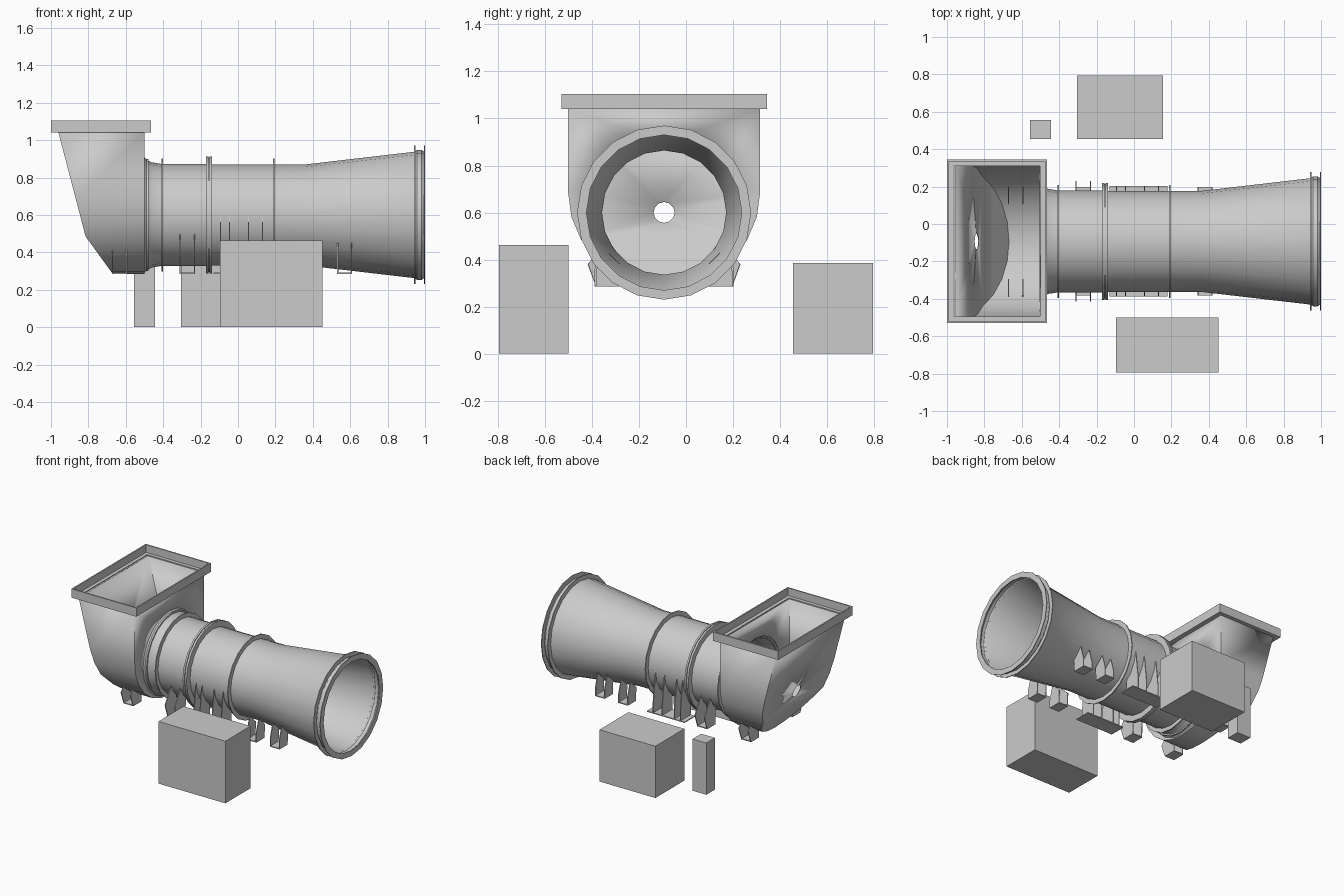
import bpy, bmesh
from math import sin, cos, pi, radians

if "Cube" in bpy.data.objects:
    bpy.data.objects.remove(bpy.data.objects["Cube"])

CY, CZ = -0.093, 0.6      # axis of the duct
SIDES = 20


def finish(name, bm, smooth=False):
    bmesh.ops.recalc_face_normals(bm, faces=bm.faces)
    me = bpy.data.meshes.new(name)
    bm.to_mesh(me)
    bm.free()
    ob = bpy.data.objects.new(name, me)
    bpy.context.collection.objects.link(ob)
    if smooth:
        bpy.ops.object.select_all(action='DESELECT')
        ob.select_set(True)
        bpy.context.view_layer.objects.active = ob
        bpy.ops.object.shade_smooth_by_angle(angle=radians(30))
    return ob


def add_box(bm, x0, x1, y0, y1, z0, z1):
    vs = bmesh.ops.create_cube(bm, size=1)['verts']
    for v in vs:
        v.co = ((x0 + x1) / 2 + v.co.x * (x1 - x0),
                (y0 + y1) / 2 + v.co.y * (y1 - y0),
                (z0 + z1) / 2 + v.co.z * (z1 - z0))


def box(name, *dims):
    bm = bmesh.new()
    add_box(bm, *dims)
    return finish(name, bm)


def lathe(name, profile):
    """Spin a closed (x, radius) profile around the duct axis."""
    bm = bmesh.new()
    rings = []
    for i in range(SIDES):
        a = 2 * pi * i / SIDES
        rings.append([bm.verts.new((x, CY + r * sin(a), CZ + r * cos(a))) for x, r in profile])
    n = len(profile)
    for i in range(SIDES):
        a, b = rings[i], rings[(i + 1) % SIDES]
        for j in range(n):
            k = (j + 1) % n
            bm.faces.new((a[j], a[k], b[k], b[j]))
    return finish(name, bm, True)


def ring(name, x0, x1, r0, r1):
    return lathe(name, [(x0, r0), (x0, r1), (x1, r1), (x1, r0)])


def tube(name, outer, t=0.006):
    return lathe(name, outer + [(x, r - t) for x, r in reversed(outer)])


# Duct sections: bell mouth, straight casing, flared outlet
tube("inlet_bell", [(-0.5, 0.308), (-0.485, 0.293), (-0.46, 0.281), (-0.405, 0.272)])
tube("fan_casing", [(-0.405, 0.273), (-0.155, 0.273)])
tube("motor_casing", [(-0.155, 0.27), (0.19, 0.27)])
tube("outlet_diffuser", [(0.19, 0.27), (0.36, 0.27), (0.945, 0.338), (0.957, 0.347),
                         (0.982, 0.347), (0.997, 0.336)])

# Flanges
ring("inlet_flange", -0.409, -0.402, 0.268, 0.302)
ring("bell_band", -0.49, -0.478, 0.283, 0.3)
ring("middle_flange_a", -0.172, -0.159, 0.266, 0.313)
ring("middle_flange_b", -0.153, -0.14, 0.266, 0.313)
ring("middle_flange_core", -0.159, -0.153, 0.266, 0.306)
ring("casing_flange", 0.187, 0.194, 0.266, 0.302)
ring("outlet_flange_inner", 0.942, 0.948, 0.334, 0.37)
ring("outlet_flange_outer", 0.994, 1.0, 0.33, 0.37)

# Intake hopper: U section extruded along x, closed by a two-plane sloping back
TOP, UC, UR, UW = 1.04, 0.685, 0.4, 0.408


def back_x(z):
    if z >= 0.485:
        return -0.815 - 0.145 * (z - 0.485) / (TOP - 0.485)
    return -0.67 - 0.145 * (z - 0.285) / 0.2


u = [(-UW, TOP)] + [(-UW * cos(pi * i / 12), UC - UR * sin(pi * i / 12)) for i in range(13)] + [(UW, TOP)]
bm = bmesh.new()
front = [bm.verts.new((-0.5, CY + y, z)) for y, z in u]
back = [bm.verts.new((back_x(z), CY + y, z)) for y, z in u]
for i in range(len(u) - 1):
    bm.faces.new((front[i], front[i + 1], back[i + 1], back[i]))
bm.faces.new(back[3:12])                       # lower sloping panel


def loop_edges(vs):
    out = []
    for a, b in zip(vs, vs[1:] + vs[:1]):
        out.append(bm.edges.get((a, b)) or bm.edges.new((a, b)))
    return out


def holed_wall(outline, radius, xfun, n):
    hole = []
    for i in range(n):
        a = 2 * pi * i / n
        z = CZ + radius * cos(a)
        hole.append(bm.verts.new((xfun(z), CY + radius * sin(a), z)))
    bmesh.ops.triangle_fill(bm, use_beauty=True, edges=loop_edges(outline) + loop_edges(hole))


holed_wall(front, 0.3, lambda z: -0.5, SIDES)
holed_wall(back[:4] + back[11:], 0.045, back_x, 12)
hopper = finish("intake_hopper", bm, True)
sol = hopper.modifiers.new("wall", 'SOLIDIFY')
sol.thickness = 0.005

# Rim of angle section around the hopper mouth
bm = bmesh.new()
X0, X1, Y0, Y1 = -1.0, -0.465, -0.53, 0.345
section = [(0.0, 1.04), (0.0, 1.105), (0.01, 1.105), (0.01, 1.048), (0.036, 1.048), (0.036, 1.04)]
corners = [[bm.verts.new((x + sx * d, y + sy * d, z)) for d, z in section]
           for x, y, sx, sy in ((X0, Y0, 1, 1), (X1, Y0, -1, 1), (X1, Y1, -1, -1), (X0, Y1, 1, -1))]
for i in range(4):
    a, b = corners[i], corners[(i + 1) % 4]
    for j in range(6):
        k = (j + 1) % 6
        bm.faces.new((a[j], a[k], b[k], b[j]))
finish("intake_rim", bm)


def support(name, plate, fins, outline, t=0.006):
    """Base plate with upright fins, mirrored on both sides of the duct."""
    bm = bmesh.new()
    for s in (-1, 1):
        ys = sorted((CY + s * outline[0][0], CY + s * outline[1][0]))
        add_box(bm, *plate, *ys, 0.285, 0.292)
        for x in fins:
            a, b = ([bm.verts.new((x + d, CY + s * y, z)) for y, z in outline] for d in (-t / 2, t / 2))
            bm.faces.new(a)
            bm.faces.new(b)
            for i in range(len(a)):
                k = (i + 1) % len(a)
                bm.faces.new((a[i], a[k], b[k], b[i]))
    return finish(name, bm)


# Supports under hopper, fan, motor and diffuser
FOOT = [(0.195, 0.285), (0.29, 0.285)]
short = FOOT + [(0.325, 0.38), (0.29, 0.42), (0.195, 0.345)]
mid = FOOT + [(0.322, 0.38), (0.25, 0.5), (0.19, 0.405)]
low = FOOT + [(0.29, 0.35), (0.26, 0.45), (0.19, 0.385)]
tall = [(0.175, 0.285), (0.295, 0.285), (0.295, 0.36), (0.268, 0.6), (0.25, 0.5), (0.175, 0.395)]
support("hopper_feet", (-0.673, -0.592), (-0.67, -0.595), short)
support("fan_feet", (-0.313, -0.23), (-0.31, -0.233), mid)
support("motor_feet", (-0.13, 0.18), (-0.094, -0.045, 0.056, 0.13), tall)
for i, x in enumerate((0.34, 0.53)):
    support(f"diffuser_feet_{i + 1}", (x, x + 0.08), (x + 0.003, x + 0.077), low)

# Free-standing cabinets on the floor
box("front_cabinet", -0.097, 0.453, -0.795, -0.5, 0, 0.462)
box("rear_cabinet", -0.305, 0.155, 0.455, 0.795, 0, 0.385)
box("small_cabinet", -0.556, -0.443, 0.455, 0.556, 0, 0.385)
